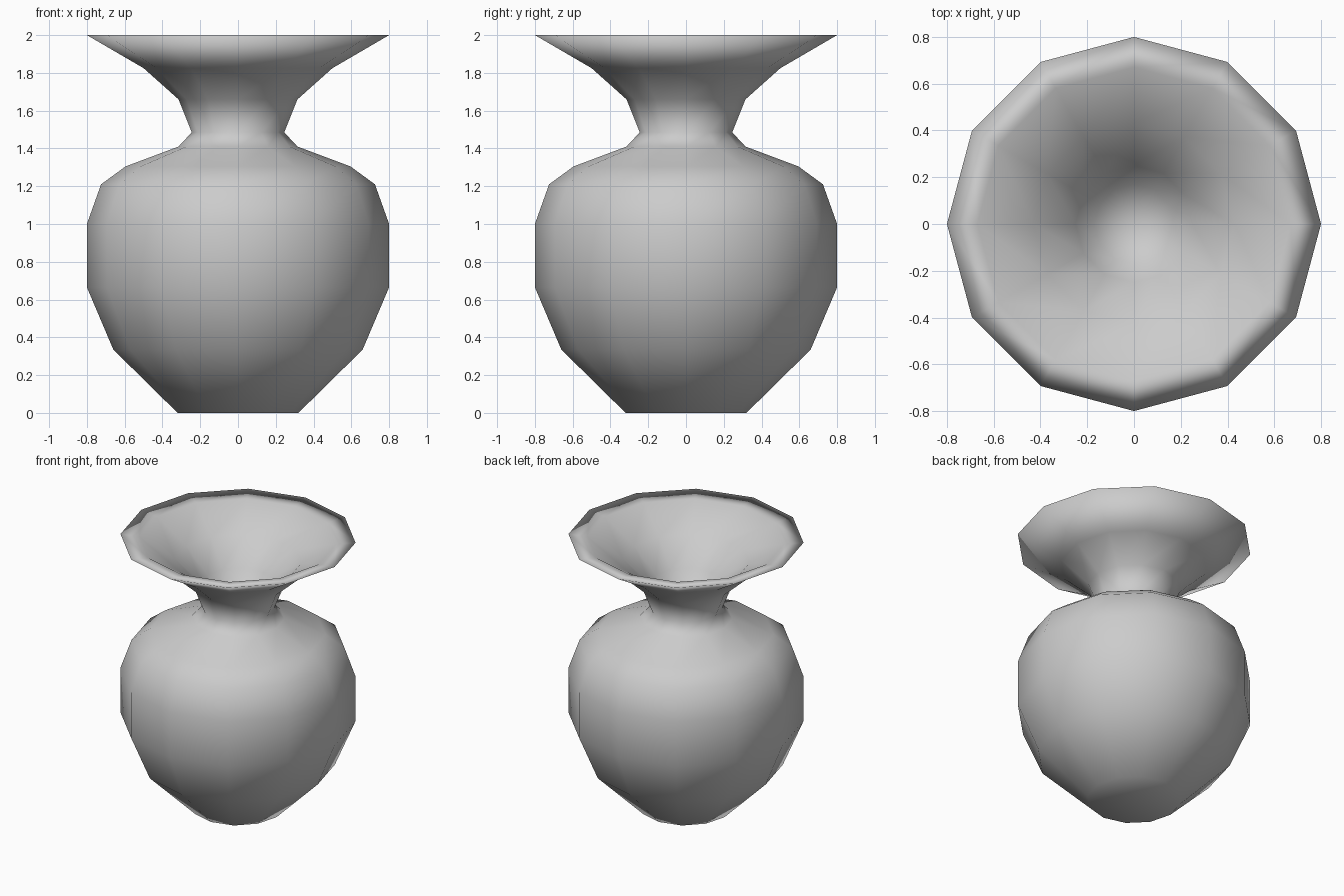
import bpy, bmesh, math

if "Cube" in bpy.data.objects:
    bpy.data.objects.remove(bpy.data.objects["Cube"])

SIDES = 12
# Outer profile from base to rim, then the lip and the funnel inside the neck
profile = [(0.32, 0.0), (0.66, 0.335), (0.80, 0.665), (0.80, 1.0),
           (0.725, 1.21), (0.595, 1.305), (0.315, 1.41), (0.245, 1.485),
           (0.315, 1.66), (0.50, 1.825), (0.80, 2.0),
           (0.67, 1.985), (0.43, 1.83), (0.25, 1.66), (0.17, 1.50)]


def lathe(name, points, base_z, floor_z):
    bm = bmesh.new()
    rings = [[bm.verts.new((r * math.cos(math.tau * i / SIDES),
                            r * math.sin(math.tau * i / SIDES), z))
              for i in range(SIDES)] for r, z in points]
    base = bm.verts.new((0, 0, base_z))
    floor = bm.verts.new((0, 0, floor_z))
    for i in range(SIDES):
        j = (i + 1) % SIDES
        for a, b in zip(rings, rings[1:]):
            bm.faces.new((a[i], a[j], b[j], b[i]))
        bm.faces.new((base, rings[0][j], rings[0][i]))
        bm.faces.new((floor, rings[-1][i], rings[-1][j]))
    bmesh.ops.recalc_face_normals(bm, faces=bm.faces[:])
    for f in bm.faces:
        f.smooth = True
    mesh = bpy.data.meshes.new(name)
    bm.to_mesh(mesh)
    bm.free()
    obj = bpy.data.objects.new(name, mesh)
    bpy.context.collection.objects.link(obj)
    return obj


# Twelve-sided smooth vase with closed base and closed funnel
lathe("vase", profile, 0.0, 1.46)
